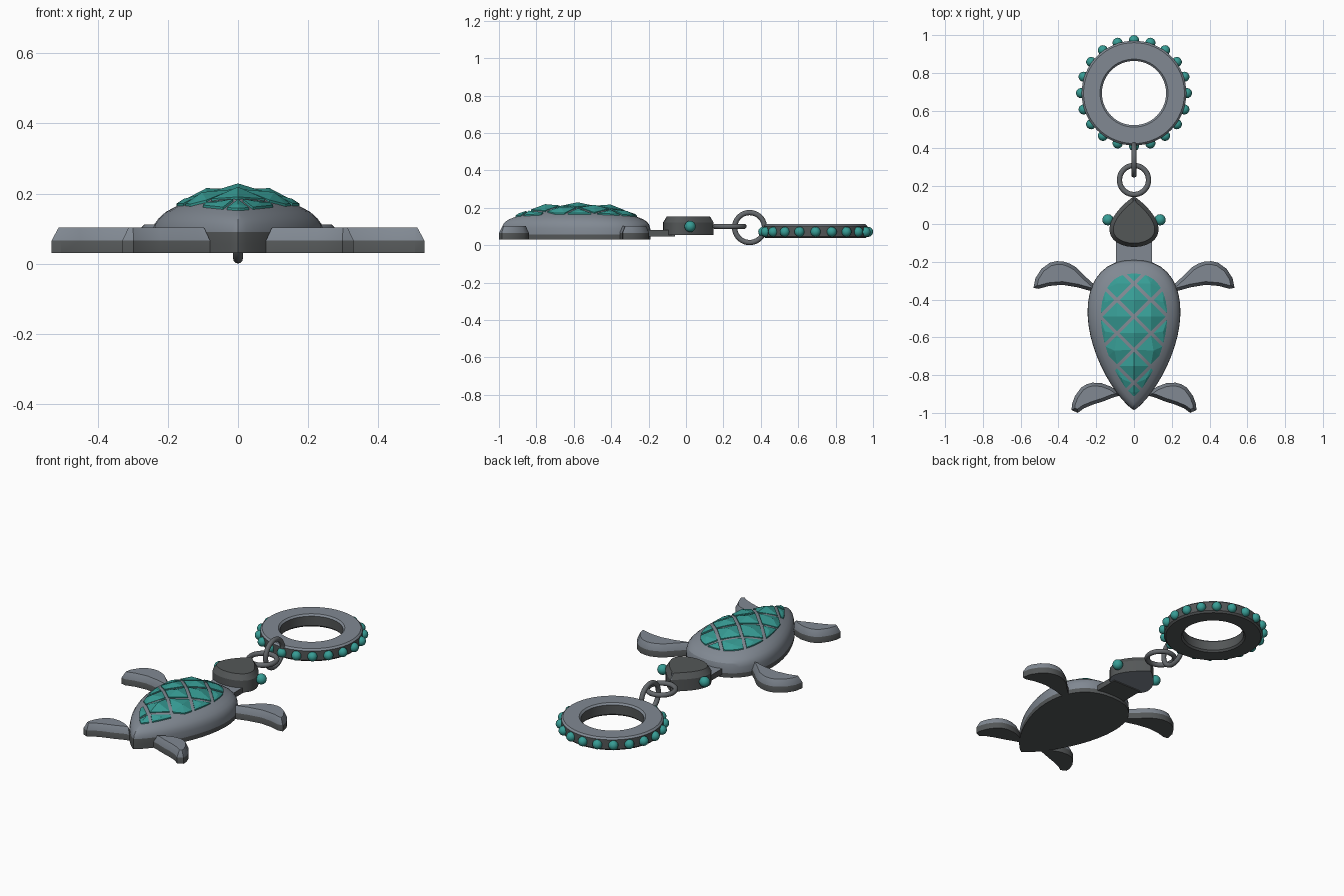
import bpy, bmesh, math
from mathutils import Vector

if "Cube" in bpy.data.objects:
    bpy.data.objects.remove(bpy.data.objects["Cube"])


def material(name, rgb):
    m = bpy.data.materials.new(name)
    m.diffuse_color = (*rgb, 1)
    m.use_nodes = True
    m.node_tree.nodes["Principled BSDF"].inputs["Base Color"].default_value = m.diffuse_color
    return m


METAL = material("grey metal", (0.22, 0.25, 0.29))
DARK = material("dark metal", (0.088, 0.095, 0.097))
LINK = material("link metal", (0.13, 0.14, 0.15))
TEAL = material("teal stone", (0.038, 0.335, 0.30))


def finish(bm, name, mat, smooth=None, dark_rule=None):
    """Make the object; faces that pass dark_rule get the dark metal."""
    bmesh.ops.recalc_face_normals(bm, faces=bm.faces[:])
    if dark_rule:
        for f in bm.faces:
            f.normal_update()
            f.material_index = int(dark_rule(f))
    me = bpy.data.meshes.new(name)
    bm.to_mesh(me)
    bm.free()
    me.materials.append(mat)
    if dark_rule:
        me.materials.append(DARK)
    ob = bpy.data.objects.new(name, me)
    bpy.context.collection.objects.link(ob)
    if smooth:
        bpy.ops.object.select_all(action='DESELECT')
        ob.select_set(True)
        bpy.context.view_layer.objects.active = ob
        bpy.ops.object.shade_smooth_by_angle(angle=math.radians(smooth))
    return ob


def walls(f):
    return f.normal.z < 0.25


def teardrop(y_round, y_tip, half_w, a, p, n=22):
    """Closed outline: blunt at y_round, pointed at y_tip."""
    peak = a / (a + p)
    k = half_w / (peak ** a * (1 - peak) ** p)
    us = [(1 - math.cos(math.pi * i / n)) / 2 for i in range(n + 1)]
    side = [(k * u ** a * max(0, 1 - u) ** p, y_round + (y_tip - y_round) * u) for u in us]
    side[0] = (0, y_round)
    side[-1] = (0, y_tip)
    return side + [(-x, y) for x, y in side[-2:0:-1]]


def area(pts):
    return sum(a[0] * b[1] - b[0] * a[1] for a, b in zip(pts, pts[1:] + pts[:1])) / 2


def loft(rings):
    """Skin a stack of equal-length rings and cap both ends."""
    bm = bmesh.new()
    vs = [[bm.verts.new(p) for p in r] for r in rings]
    n = len(vs[0])
    for a, b in zip(vs, vs[1:]):
        for i in range(n):
            j = (i + 1) % n
            bm.faces.new((a[i], a[j], b[j], b[i]))
    bm.faces.new(vs[0])
    bm.faces.new(vs[-1])
    return bm


def chamfer_plate(name, outline, z0, z1, z2, inset):
    """Flat-bottomed plate with a sloped rim."""
    if area(outline) < 0:
        outline = outline[::-1]
    n = len(outline)
    inner = []
    for i in range(n):
        p = Vector(outline[i])
        d0 = (p - Vector(outline[i - 1])).normalized()
        d1 = (Vector(outline[(i + 1) % n]) - p).normalized()
        n0, n1 = Vector((-d0.y, d0.x)), Vector((-d1.y, d1.x))
        q = p + (n0 + n1) * (inset / max(0.6, 1 + n0.dot(n1)))
        inner.append((q.x, q.y))
    rings = [[(x, y, z) for x, y in o] for o, z in ((outline, z0), (outline, z1), (inner, z2))]
    return finish(loft(rings), name, METAL, 25, walls)


def revolve(sections, shift, n, name, mat, smooth, rule=None, upright=False):
    """Turn a closed (radius, height) section about an axis."""
    bm = bmesh.new()
    rows = []
    for i in range(n):
        a = 2 * math.pi * i / n
        ps = [(r * math.cos(a), r * math.sin(a), h) for r, h in sections]
        rows.append([bm.verts.new(Vector((p[2], p[0], p[1]) if upright else p) + Vector(shift)) for p in ps])
    m = len(sections)
    for i in range(n):
        for j in range(m):
            k, l = (i + 1) % n, (j + 1) % m
            bm.faces.new((rows[i][j], rows[k][j], rows[k][l], rows[i][l]))
    return finish(bm, name, mat, smooth, rule)


def bead(name, centre, r):
    bm = bmesh.new()
    bmesh.ops.create_uvsphere(bm, u_segments=14, v_segments=10, radius=r)
    bmesh.ops.translate(bm, verts=bm.verts[:], vec=centre)
    return finish(bm, name, TEAL, 50)


# Shell: teardrop outline shrinking up a domed profile
CY = -0.585
PROFILE = [(1, .03), (1, .056), (.995, .09), (.97, .113), (.92, .13), (.84, .148),
           (.7, .167), (.5, .188), (.3, .2), (.12, .206), (.02, .208)]
shell_line = teardrop(-0.19, -0.985, 0.246, 0.42, 0.8)


def shrunk(s):
    return [(x * s, CY + (y - CY) * s ** 0.6) for x, y in shell_line]


def droop(s, y):
    return 0.018 * ((y - CY) / 0.36) ** 2 * min(1, (1 - s) * 3.3)


finish(loft([[(x, y, z - droop(s, y)) for x, y in shrunk(s)] for s, z in PROFILE]), "shell", METAL, 25,
       lambda f: f.normal.z < -0.5 or f.calc_center_median().z < (0.08 if f.calc_center_median().y < -0.9 else 0.05))


def half_width(y):
    u = (-0.19 - y) / 0.795
    if u <= 0 or u >= 1:
        return -1
    peak = 0.42 / 1.22
    return 0.246 * (u / peak) ** 0.42 * ((1 - u) / (1 - peak)) ** 0.8


def shell_z(x, y):
    lo, hi = 0.005, 1.0
    for _ in range(24):
        s = (lo + hi) / 2
        if abs(x) / s <= half_width(CY + (y - CY) / s ** 0.6):
            hi = s
        else:
            lo = s
    for (s1, z1), (s0, z0) in zip(PROFILE[1:], PROFILE[2:]):
        if s0 <= hi <= s1:
            return z0 + (z1 - z0) * (hi - s0) / max(1e-6, s1 - s0) - droop(hi, y)
    return 0.208


def clip(poly, border):
    """Keep the part of poly inside a convex counter-clockwise border."""
    for a, b in zip(border, border[1:] + border[:1]):
        side = [(b[0] - a[0]) * (p[1] - a[1]) - (b[1] - a[1]) * (p[0] - a[0]) for p in poly]
        out = []
        for i, p in enumerate(poly):
            j = (i + 1) % len(poly)
            q, d, e = poly[j], side[i], side[j]
            if d >= 0:
                out.append(p)
            if d * e < 0:
                t = d / (d - e)
                out.append((p[0] + (q[0] - p[0]) * t, p[1] + (q[1] - p[1]) * t))
        poly = out
        if len(poly) < 3:
            return []
    return poly


# Shell stones: faceted diamonds on a lattice, trimmed to the dome
border = shrunk(0.715)
if area(border) < 0:
    border.reverse()
bm = bmesh.new()
DX, DY, R = 0.09, 0.0875, 0.076
for i in range(-2, 3):
    for j in range(-4, 5):
        if (i + j) % 2:
            continue
        cx, cy = i * DX, -0.578 + j * DY
        poly = clip([(cx + R, cy), (cx, cy + R), (cx - R, cy), (cx, cy - R)], border)
        if len(poly) < 3 or area(poly) < 0.0002:
            continue
        mx = sum(p[0] for p in poly) / len(poly)
        my = sum(p[1] for p in poly) / len(poly)
        low = [bm.verts.new((x, y, shell_z(x, y) - 0.015)) for x, y in poly]
        rim = [bm.verts.new((x, y, shell_z(x, y) + 0.007)) for x, y in poly]
        rise = 0.009 + 0.012 * min(1, area(poly) / (2 * R * R))
        top = bm.verts.new((mx, my, shell_z(mx, my) + rise))
        for k in range(len(poly)):
            l = (k + 1) % len(poly)
            bm.faces.new((low[k], low[l], rim[l], rim[k]))
            bm.faces.new((rim[k], rim[l], top))
        bm.faces.new(low)
finish(bm, "shell_stones", TEAL)

# Flippers and eyes, mirrored left and right
FRONT = [(.20, -.33), (.25, -.285), (.305, -.23), (.34, -.21), (.375, -.198), (.41, -.197), (.445, -.205),
         (.49, -.237), (.522, -.287), (.532, -.338), (.505, -.343), (.45, -.328), (.38, -.322), (.30, -.335),
         (.24, -.352), (.20, -.36)]
REAR = [(.08, -.89), (.12, -.862), (.17, -.843), (.22, -.84), (.25, -.848), (.28, -.866), (.312, -.91),
        (.329, -.955), (.33, -.985), (.298, -1.0), (.265, -.976), (.22, -.957), (.16, -.938), (.11, -.918),
        (.08, -.91)]
for sx, tag in ((1, "right"), (-1, "left")):
    for part, line in (("front_flipper", FRONT), ("rear_flipper", REAR)):
        chamfer_plate(f"{part}_{tag}", [(x * sx, y) for x, y in line], .03, .066, .103, .017)
    bead(f"eye_{tag}", (sx * 0.138, 0.022, 0.1), 0.03)

# Neck and head
bm = bmesh.new()
bmesh.ops.create_cube(bm, size=1)
for v in bm.verts:
    v.co = (v.co.x * 0.19, v.co.y * 0.19 - 0.155, v.co.z * 0.033 + 0.064)
finish(bm, "neck", METAL, None, walls)
chamfer_plate("head", teardrop(-0.122, 0.147, 0.13, 0.5, 0.95, 16), .053, .122, .154, .02)

# Links
for name, y, z, major, up in (("flat_link", 0.233, 0.1, 0.077, False), ("upright_link", 0.34, 0.094, 0.08, True)):
    wire = [(major + 0.014 * math.cos(t * math.pi / 6), 0.014 * math.sin(t * math.pi / 6)) for t in range(12)]
    revolve(wire, (0, y, z), 36, name, LINK, 50, None, up)

# Large ring: bevelled band turned round its axis
RY, b = 0.693, 0.01
band = [(.17, .037 + b), (.17 + b, .037), (.277 - b, .037), (.277, .037 + b),
        (.277, .112 - b), (.277 - b, .112), (.17 + b, .112), (.17, .112 - b)]
revolve(band, (0, RY, 0), 64, "large_ring", METAL, 30, walls)

# Beads around the large ring
for i in range(20):
    a = 2 * math.pi * i / 20
    bead(f"ring_bead_{i + 1}", (0.28 * math.cos(a), RY + 0.28 * math.sin(a), 0.071), 0.027)
